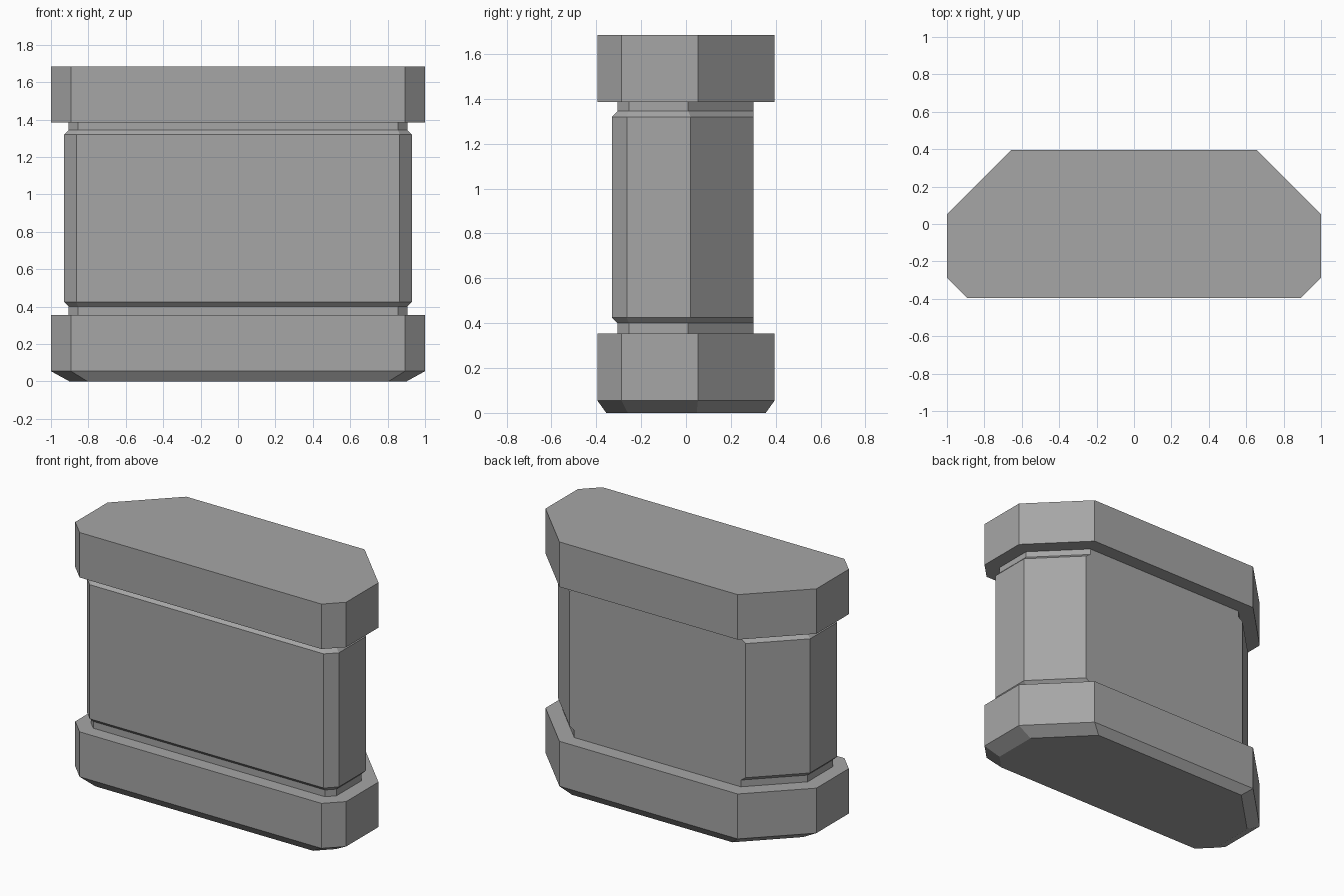
import bpy
import bmesh

cube = bpy.data.objects.get("Cube")
if cube:
    bpy.data.objects.remove(cube, do_unlink=True)

# One plain grey material
GREY = (0.38, 0.38, 0.38, 1.0)
grey = bpy.data.materials.new("plain grey")
grey.use_nodes = True
grey.diffuse_color = GREY
grey.node_tree.nodes["Principled BSDF"].inputs["Base Color"].default_value = GREY


def outline(half_width, front, back, front_cut, back_cut):
    """Mirrored eight-sided outline with small front and large back corner cuts."""
    right = [
        (half_width - front_cut, front),
        (half_width, front + front_cut),
        (half_width, back - back_cut),
        (half_width - back_cut, back),
    ]
    return right + [(-x, y) for x, y in reversed(right)]


def loft(name, sections):
    """Closed solid through a list of (outline, height) sections."""
    bm = bmesh.new()
    rings = [[bm.verts.new((x, y, z)) for x, y in shape] for shape, z in sections]
    for low, high in zip(rings, rings[1:]):
        for i in range(len(low)):
            j = (i + 1) % len(low)
            bm.faces.new((low[i], low[j], high[j], high[i]))
    bm.faces.new(reversed(rings[0]))
    bm.faces.new(rings[-1])
    bmesh.ops.recalc_face_normals(bm, faces=bm.faces)
    mesh = bpy.data.meshes.new(name)
    bm.to_mesh(mesh)
    bm.free()
    mesh.materials.append(grey)
    obj = bpy.data.objects.new(name, mesh)
    bpy.context.collection.objects.link(obj)
    return obj


slab = outline(1.0, -0.395, 0.395, 0.107, 0.342)
foot = [(x * 0.9, y * 0.9) for x, y in slab]
body = outline(0.93, -0.33, 0.30, 0.066, 0.28)
neck = outline(0.905, -0.305, 0.30, 0.05, 0.29)

# Base slab with a tapered underside
loft("base_slab", [(foot, 0), (slab, 0.055), (slab, 0.355)])

# Column: narrow neck, bevelled body, narrow neck, ends sunk into the slabs
loft("column", [(neck, 0.34), (neck, 0.40), (body, 0.425),
                (body, 1.32), (neck, 1.345), (neck, 1.40)])

# Top slab
loft("top_slab", [(slab, 1.385), (slab, 1.685)])
